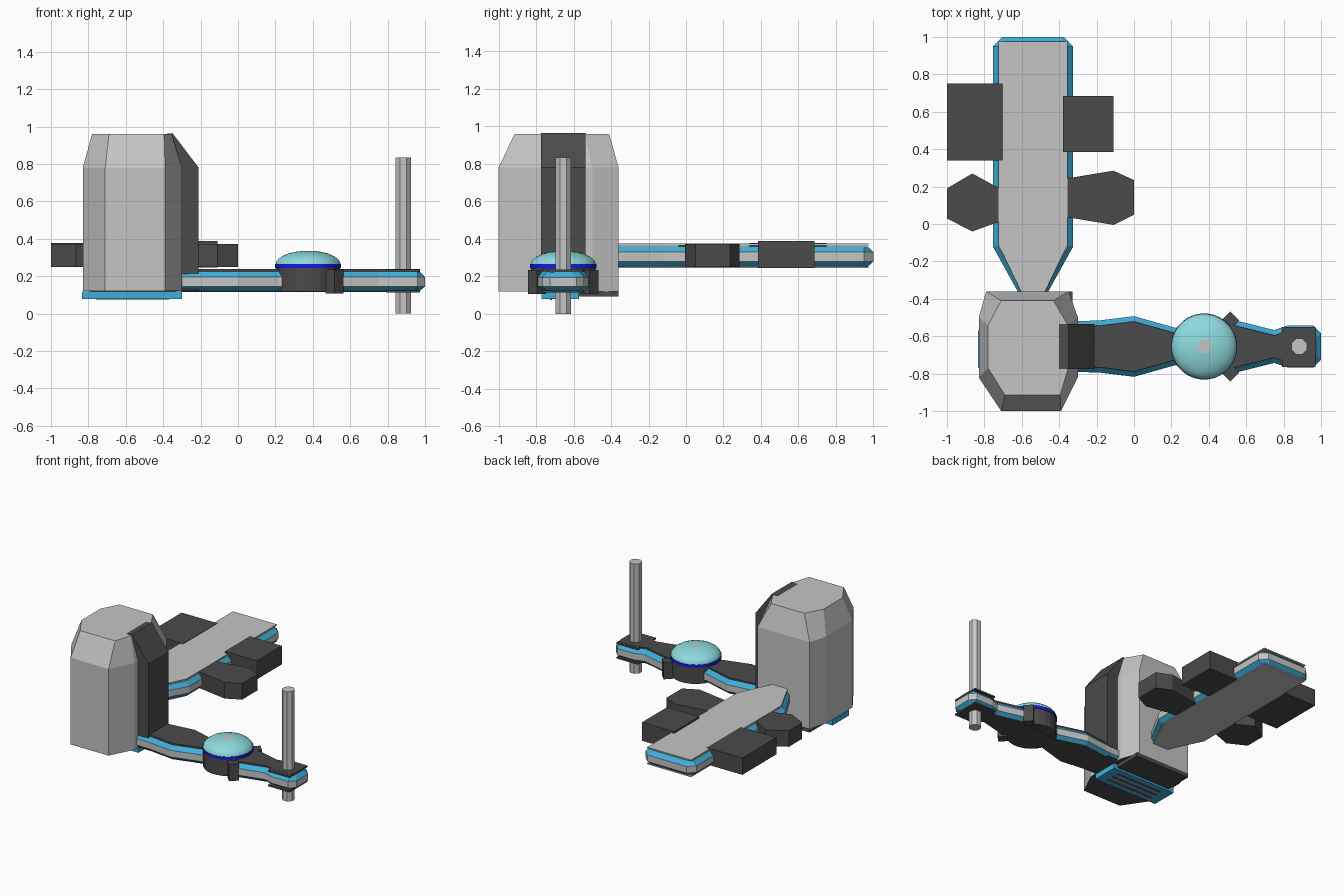
import bpy, bmesh, math

if "Cube" in bpy.data.objects:
    bpy.data.objects.remove(bpy.data.objects["Cube"])


def material(name, r, g, b):
    m = bpy.data.materials.new(name)
    m.diffuse_color = (r, g, b, 1)
    m.use_nodes = True
    m.node_tree.nodes["Principled BSDF"].inputs["Base Color"].default_value = m.diffuse_color
    return m


GREY = material("light grey", 0.56, 0.56, 0.56)
DARK = material("charcoal", 0.07, 0.07, 0.07)
BLUE = material("sky blue", 0.05, 0.43, 0.70)
TEAL = material("pale teal", 0.27, 0.70, 0.72)
ROYAL = material("royal blue", 0.01, 0.01, 0.75)
RED = material("red", 0.45, 0.03, 0.03)


def loft(name, rings, mats, smooth=False):
    """Skin closed rings of 3D points; mats = first cap, each band, last cap."""
    bm = bmesh.new()
    vs = [[bm.verts.new(p) for p in ring] for ring in rings]
    slots = list(dict.fromkeys(mats))
    bm.faces.new(vs[0]).material_index = slots.index(mats[0])
    bm.faces.new(vs[-1]).material_index = slots.index(mats[-1])
    n = len(vs[0])
    for k in range(len(vs) - 1):
        for i in range(n):
            j = (i + 1) % n
            f = bm.faces.new((vs[k][i], vs[k][j], vs[k + 1][j], vs[k + 1][i]))
            f.material_index = slots.index(mats[k + 1])
            f.smooth = smooth
    bmesh.ops.recalc_face_normals(bm, faces=bm.faces)
    me = bpy.data.meshes.new(name)
    bm.to_mesh(me)
    bm.free()
    for m in slots:
        me.materials.append(m)
    ob = bpy.data.objects.new(name, me)
    bpy.context.collection.objects.link(ob)
    return ob


def at(pts, z):
    return [(x, y, z) for x, y in pts]


def prism(name, pts, z0, z1, mat):
    return loft(name, [at(pts, z0), at(pts, z1)], [mat] * 3)


def rect(x0, x1, y0, y1):
    return [(x0, y0), (x1, y0), (x1, y1), (x0, y1)]


def circle(cx, cy, r, n):
    return [(cx + r * math.cos(2 * math.pi * (i + 0.5) / n),
             cy + r * math.sin(2 * math.pi * (i + 0.5) / n)) for i in range(n)]


def outline(stations, centre, inset=0.0, along_y=False):
    """Symmetric outline from (distance, half width) stations."""
    lo, hi = stations[0][0], stations[-1][0] - inset
    s = [(min(max(t, lo), hi - 0.001 * (len(stations) - 1 - i)), w - inset)
         for i, (t, w) in enumerate(stations)]
    pts = [(t, centre - w) for t, w in s] + [(t, centre + w) for t, w in reversed(s)]
    return [(b, a) for a, b in pts] if along_y else pts


def striped_arm(name, stations, centre, zs, along_y=False):
    """Chamfered bar: blue chamfers around a grey middle band."""
    rings = [at(outline(stations, centre, i, along_y), z)
             for i, z in zip((0.03, 0, 0, 0.03), zs)]
    return loft(name, rings, [GREY, BLUE, GREY, BLUE, GREY])


# Tower with tapered top
wall = [(-0.79, -0.36), (-0.35, -0.36), (-0.30, -0.50), (-0.30, -0.82),
        (-0.39, -1.0), (-0.71, -1.0), (-0.83, -0.82), (-0.83, -0.50)]
roof = [(-0.71, -0.41), (-0.43, -0.41), (-0.355, -0.54), (-0.355, -0.78),
        (-0.395, -0.915), (-0.69, -0.915), (-0.78, -0.77), (-0.78, -0.54)]
loft("tower", [at(wall, 0.12), at(wall, 0.78), at(roof, 0.96)],
     [DARK, GREY, GREY, GREY])

# Dark slab on the tower side
slab = [(-0.42, 0.125), (-0.21, 0.125), (-0.21, 0.78), (-0.35, 0.965), (-0.42, 0.958)]
loft("tower_side_slab", [[(x, y, z) for x, z in slab] for y in (-0.775, -0.535)],
     [DARK] * 3)

# Base under the tower: dark step, blue plate and red strips
prism("base_step", rect(-0.79, -0.33, -0.57, -0.36), 0.092, 0.122, DARK)
prism("base_plate", rect(-0.835, -0.30, -0.77, -0.57), 0.078, 0.119, BLUE)
for i, y in enumerate((-0.72, -0.67, -0.62)):
    prism(f"base_strip_{i}", rect(-0.76, -0.37, y - 0.006, y + 0.006), 0.075, 0.079, RED)

# Right arm: striped bar with dark core showing above and below
CY = -0.655
arm = [(-0.31, 0.135), (-0.18, 0.14), (0.0, 0.162), (0.22, 0.10), (0.54, 0.14),
       (0.75, 0.088), (0.82, 0.112), (0.96, 0.112), (1.0, 0.07)]
striped_arm("right_arm", arm, CY, (0.121, 0.145, 0.195, 0.228))
prism("right_arm_core", outline(arm, CY, 0.028), 0.117, 0.238, DARK)
for z, label in ((0.225, "top"), (0.113, "bottom")):
    prism(f"arm_tip_plate_{label}", rect(0.79, 0.97, -0.765, -0.55), z, z + 0.012, DARK)

# Drum, ring and dome
DX, DY = 0.375, -0.655
prism("drum", circle(DX, DY, 0.173, 24), 0.118, 0.245, DARK)
prism("drum_ring", circle(DX, DY, 0.177, 32), 0.243, 0.265, ROYAL)
angles = [math.radians(a) for a in (0, 13, 26, 39, 52, 65, 78)]
loft("dome", [at(circle(DX, DY, 0.175 * math.cos(a), 32), 0.262 + 0.075 * math.sin(a))
              for a in angles], [TEAL] * 7 + [GREY], smooth=True)
for s in (-1, 1):
    c, h = (0.515, DY + s * 0.14), 0.048
    prism("drum_lug", [(c[0] - h, c[1]), (c[0], c[1] - h), (c[0] + h, c[1]),
                       (c[0], c[1] + h)], 0.107, 0.235, DARK)

# Upright rod through the arm tip
prism("rod", circle(0.883, CY, 0.045, 8), 0.0, 0.835, GREY)

# Rear arm: striped bar with grey cover plates
CX = -0.54
rear = [(-0.40, 0.06), (-0.12, 0.215), (0.95, 0.215), (1.0, 0.165)]
striped_arm("rear_arm", rear, CX, (0.252, 0.28, 0.33, 0.36), True)
cover = [(-0.38, 0.055), (-0.11, 0.185), (0.975, 0.185)]
for z, label in ((0.366, "top"), (0.245, "bottom")):
    prism(f"rear_cover_{label}", outline(cover, CX, 0, True), z, z + 0.009, GREY)

# Side pods on the rear arm
prism("left_box_pod", rect(-1.0, -0.70, 0.34, 0.75), 0.25, 0.378, DARK)
prism("right_box_pod", rect(-0.38, -0.11, 0.385, 0.685), 0.247, 0.388, DARK)
prism("left_hex_pod", [(-0.70, 0.02), (-0.865, -0.04), (-1.0, 0.03), (-1.0, 0.19),
                       (-0.865, 0.27), (-0.70, 0.18)], 0.25, 0.373, DARK)
prism("right_hex_pod", [(-0.38, 0.04), (-0.11, -0.005), (0.0, 0.05), (0.0, 0.235),
                        (-0.11, 0.285), (-0.38, 0.24)], 0.25, 0.373, DARK)
